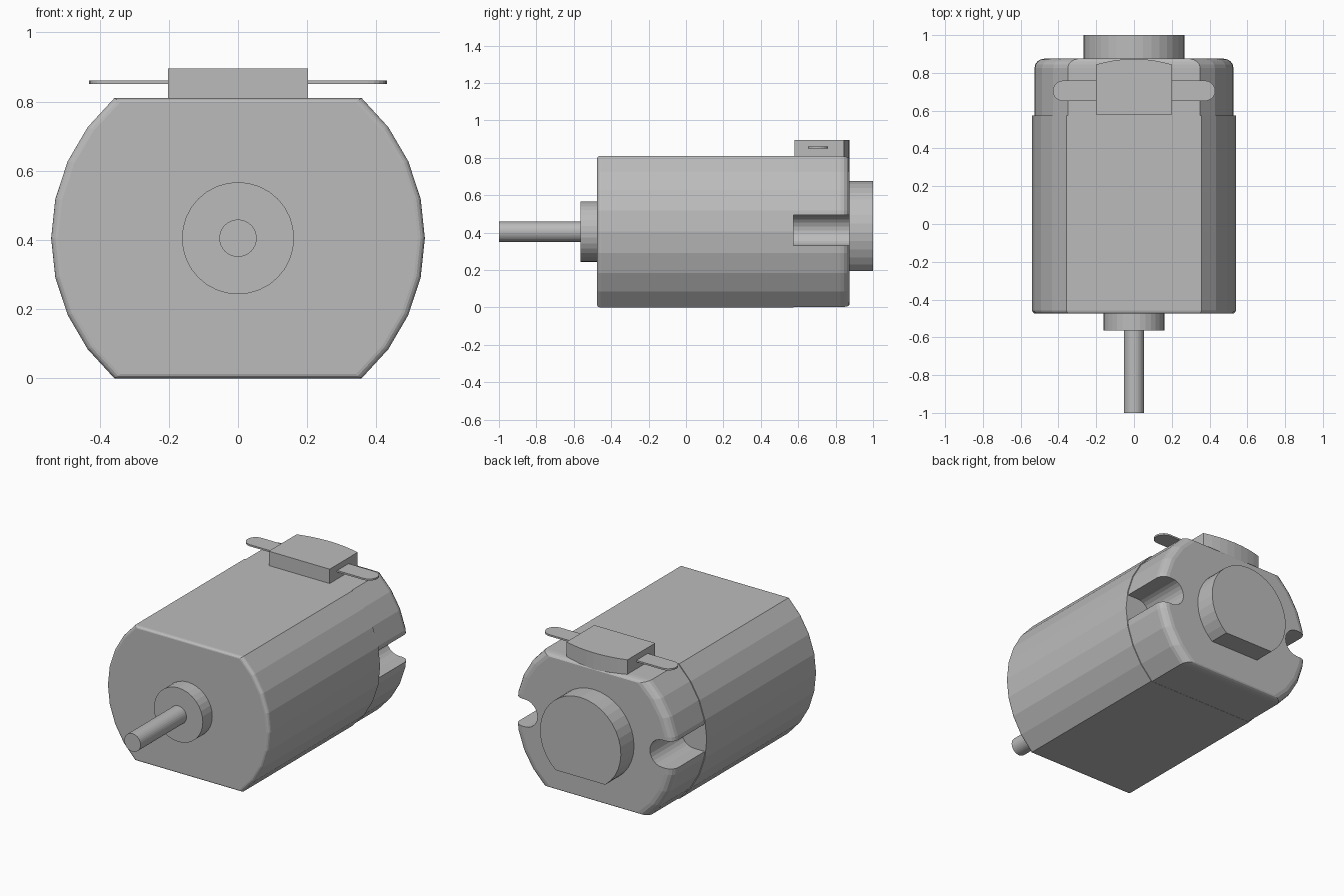
import bpy, bmesh, math
from mathutils import Vector

cube = bpy.data.objects.get("Cube")
if cube:
    bpy.data.objects.remove(cube, do_unlink=True)

metal = bpy.data.materials.new("grey_metal")
metal.use_nodes = True
grey = (0.5, 0.5, 0.5, 1)
metal.diffuse_color = grey
metal.node_tree.nodes["Principled BSDF"].inputs["Base Color"].default_value = grey

AXIS = 0.405  # height of the motor shaft


def loft(name, rings):
    """Skin a list of equal-length point rings and cap both ends."""
    bm = bmesh.new()
    loops = [[bm.verts.new(p) for p in ring] for ring in rings]
    n = len(loops[0])
    for a, b in zip(loops, loops[1:]):
        for i in range(n):
            j = (i + 1) % n
            bm.faces.new((a[i], a[j], b[j], b[i]))
    bm.faces.new(loops[0])
    bm.faces.new(loops[-1])
    bmesh.ops.recalc_face_normals(bm, faces=bm.faces)
    mesh = bpy.data.meshes.new(name)
    bm.to_mesh(mesh)
    bm.free()
    mesh.materials.append(metal)
    obj = bpy.data.objects.new(name, mesh)
    bpy.context.collection.objects.link(obj)
    return obj


def along_y(outline, y):
    return [(x, y, z + AXIS) for x, z in outline]


def upright(outline, z):
    return [(x, y, z) for x, y in outline]


def can_outline(radius, flat, steps=8):
    """Circle cut by flats above and below the axis."""
    a = math.asin(flat / radius)
    arc = [-a + 2 * a * i / steps for i in range(steps + 1)]
    right = [(radius * math.cos(t), radius * math.sin(t)) for t in arc]
    return right + [(-x, -z) for x, z in right]


def disc(radius, steps=32):
    return [(radius * math.cos(2 * math.pi * i / steps),
             radius * math.sin(2 * math.pi * i / steps)) for i in range(steps)]


def rounded_can(name, ends, radius, flat, edges):
    """edges: (end index, radial rounding, flat rounding)."""
    rings = []
    for end, r, f in edges:
        sign = -1 if end == 0 else 1
        turns = [math.pi / 2 * k / 4 for k in range(5)]
        if end == 0:
            turns.reverse()
        for t in turns:
            y = ends[end] - sign * r * (1 - math.sin(t))
            shrink = 1 - math.cos(t)
            rings.append(along_y(can_outline(radius - r * shrink,
                                             flat - f * shrink), y))
    return rings


# Main housing, with a softly rounded front edge
rings = rounded_can("housing", (-0.475, 0.575), 0.54, AXIS, [(0, 0.02, 0.012)])
loft("housing", rings + [along_y(can_outline(0.54, AXIS), 0.575)])

# Rear cap, with a larger rounding on its curved sides
rings = rounded_can("rear_cap", (0.575, 0.875), 0.535, 0.404, [(1, 0.05, 0.015)])
cap = loft("rear_cap", [along_y(can_outline(0.535, 0.404), 0.575)] + rings)

# Round-bottomed vent slots on both sides of the cap
for side in (-1, 1):
    r = 0.082
    arc = [math.pi / 2 + math.pi * i / 12 for i in range(13)]
    slot = [(0.455 + r * math.cos(t), r * math.sin(t) + 0.007) for t in arc]
    slot += [(0.7, slot[-1][1]), (0.7, slot[0][1])]
    slot = [(side * x, z) for x, z in slot]
    cutter = loft("slot_cutter", [along_y(slot, 0.5), along_y(slot, 1.1)])
    cutter.hide_render = True
    cut = cap.modifiers.new("vent_slot", 'BOOLEAN')
    cut.operation = 'DIFFERENCE'
    cut.solver = 'EXACT'
    cut.object = cutter
    bpy.context.view_layer.objects.active = cap
    bpy.ops.object.modifier_apply(modifier=cut.name)
    bpy.data.objects.remove(cutter, do_unlink=True)

# Front bearing boss and shaft
for name, radius, y0, y1 in (("front_boss", 0.162, -0.565, -0.47),
                             ("shaft", 0.054, -1.0, -0.56)):
    loft(name, [along_y(disc(radius), y0), along_y(disc(radius), y1)])

# Rear bearing boss, flattened underneath
a = math.asin(0.212 / 0.268)
arc = [-a + (math.pi + 2 * a) * i / 28 for i in range(29)]
boss = [(0.268 * math.cos(t), 0.268 * math.sin(t) + 0.003) for t in arc]
loft("rear_boss", [along_y(boss, 0.87), along_y(boss, 1.0)])

# Terminal block with a bowed back edge
w = 0.202
bow = [-w + 2 * w * i / 8 for i in range(9)]
block = [(w, 0.58), (-w, 0.58)]
block += [(x, 0.874 - 0.03 * (x / w) ** 2) for x in bow]
loft("terminal_block", [upright(block, 0.79), upright(block, 0.895)])

# Thin round-ended terminals on both sides of the block
for side, label in ((1, "left"), (-1, "right")):
    r = 0.054
    arc = [-math.pi / 2 + math.pi * i / 10 for i in range(11)]
    tab = [(0.376 + r * math.cos(t), 0.705 + r * math.sin(t)) for t in arc]
    tab += [(0.18, 0.705 + r), (0.18, 0.705 - r)]
    tab = [(side * x, y) for x, y in tab]
    loft(label + "_terminal", [upright(tab, 0.85), upright(tab, 0.86)])
